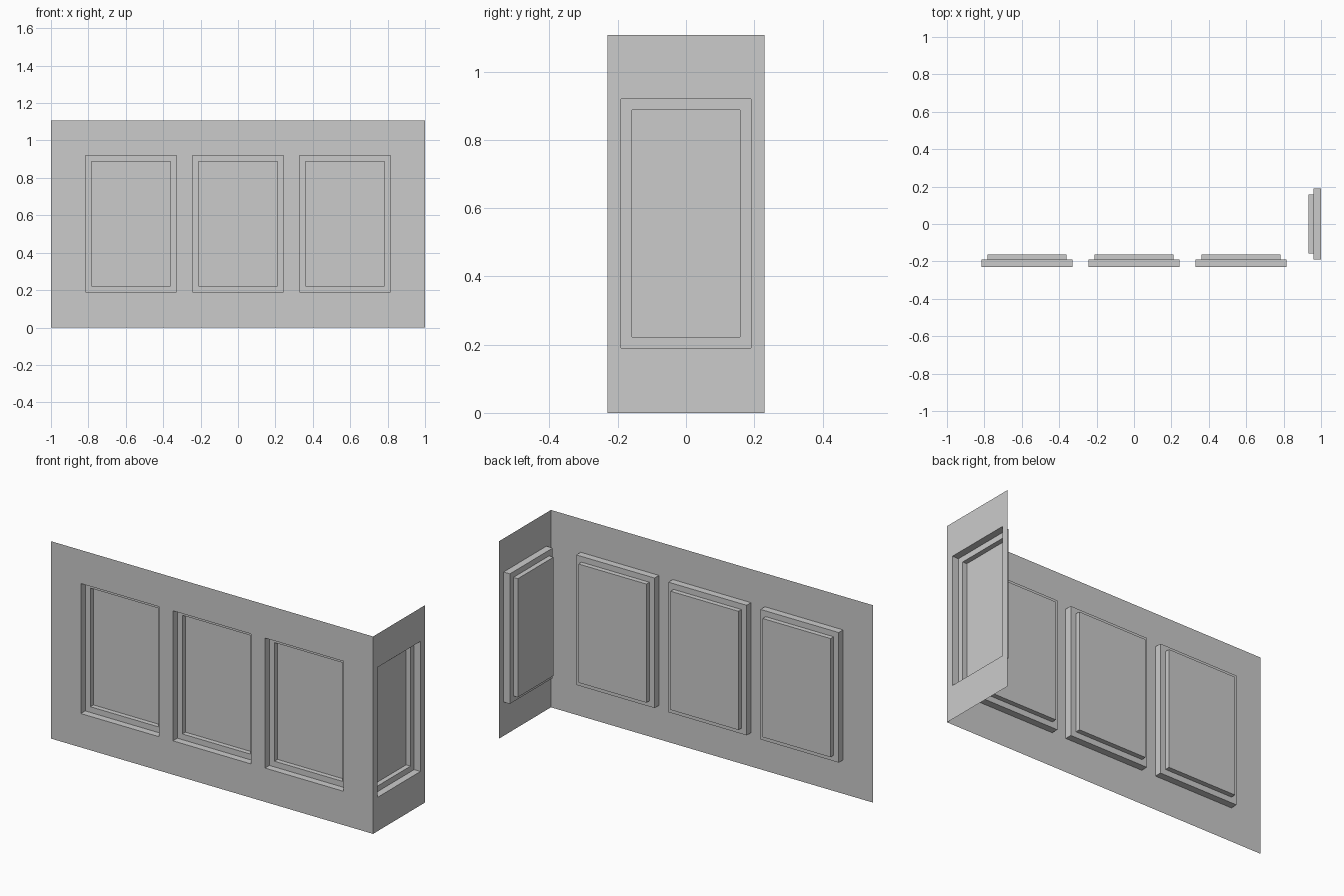
import bpy, bmesh
from math import radians

if "Cube" in bpy.data.objects:
    bpy.data.objects.remove(bpy.data.objects["Cube"])

HEIGHT = 1.108
HALF_DEPTH = 0.23
PANEL_Z = (0.19, 0.92)


def inset(bm, faces, thickness, depth):
    bmesh.ops.inset_individual(bm, faces=faces, thickness=thickness, depth=depth,
                               use_even_offset=True)


def panelled_wall(name, half_length, centres, panel_half, location, turn):
    """Thin wall facing -y with stepped recessed panels."""
    xs = [-half_length]
    for c in centres:
        xs += [c - panel_half, c + panel_half]
    xs.append(half_length)
    zs = [0, *PANEL_Z, HEIGHT]

    # Wall sheet divided around the panel openings
    bm = bmesh.new()
    grid = [[bm.verts.new((x, 0, z)) for z in zs] for x in xs]
    panels = []
    for i in range(len(xs) - 1):
        for j in range(len(zs) - 1):
            f = bm.faces.new((grid[i][j], grid[i + 1][j],
                              grid[i + 1][j + 1], grid[i][j + 1]))
            if i % 2 and j == 1:
                panels.append(f)
    bm.normal_update()

    # Outer step, flat border, inner step
    inset(bm, panels, 0, -0.039)
    inset(bm, panels, 0.032, 0)
    inset(bm, panels, 0, -0.027)

    mesh = bpy.data.meshes.new(name)
    bm.to_mesh(mesh)
    bm.free()
    obj = bpy.data.objects.new(name, mesh)
    bpy.context.collection.objects.link(obj)
    obj.location = location
    obj.rotation_euler.z = radians(turn)
    return obj


# Long front wall with three panels
panelled_wall("front_wall", 1.0, (-0.572, 0, 0.572), 0.243, (0, -HALF_DEPTH, 0), 0)
# Short return wall with one panel
panelled_wall("side_wall", HALF_DEPTH, (0,), 0.19, (1.0, 0, 0), 90)
